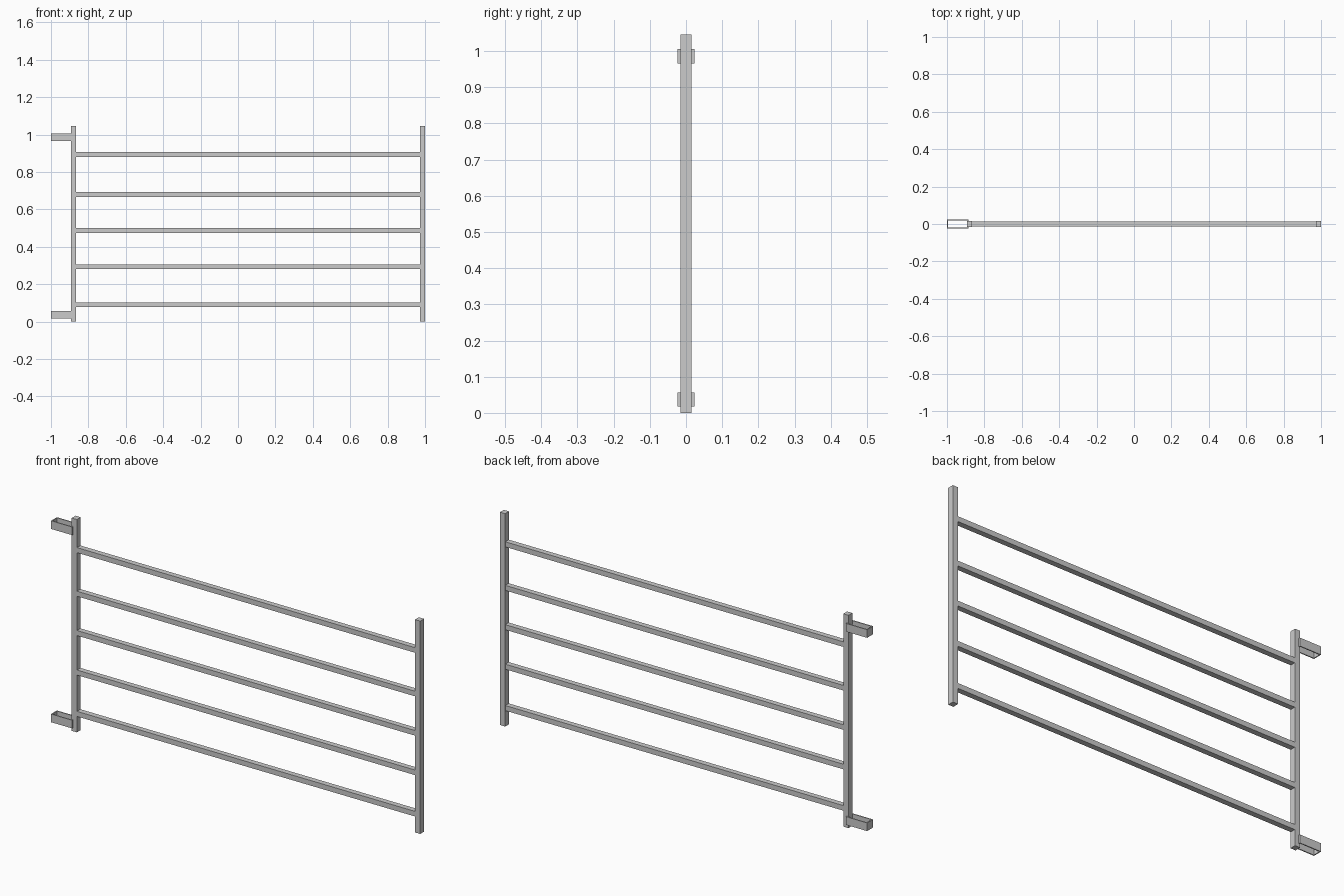
import bpy, bmesh

if "Cube" in bpy.data.objects:
    bpy.data.objects.remove(bpy.data.objects["Cube"])


def box(name, x0, x1, hy, z0, z1):
    bm = bmesh.new()
    bmesh.ops.create_cube(bm, size=1)
    for v in bm.verts:
        v.co.x = x0 if v.co.x < 0 else x1
        v.co.y = -hy if v.co.y < 0 else hy
        v.co.z = z0 if v.co.z < 0 else z1
    return finish(name, bm)


def finish(name, bm):
    bmesh.ops.recalc_face_normals(bm, faces=bm.faces)
    me = bpy.data.meshes.new(name)
    bm.to_mesh(me)
    bm.free()
    ob = bpy.data.objects.new(name, me)
    bpy.context.collection.objects.link(ob)
    return ob


def strap(name, x0, x1, hy, t, z0, z1):
    # thin-walled rectangular loop, open at top and bottom
    bm = bmesh.new()
    rings = []
    for z in (z0, z1):
        for d in (0, t):
            a, b, h = x0 + d, x1 - d, hy - d
            rings.append([bm.verts.new((x, y, z)) for x, y in
                          ((a, -h), (b, -h), (b, h), (a, h))])
    ob_, ib, ot, it = rings
    for i in range(4):
        j = (i + 1) % 4
        for p, q in ((ob_, ot), (ot, it), (it, ib), (ib, ob_)):
            bm.faces.new((p[i], p[j], q[j], q[i]))
    return finish(name, bm)


# upright posts
box("hinge_post", -0.893, -0.865, 0.015, 0, 1.045)
box("latch_post", 0.972, 1.0, 0.015, 0, 1.045)

# horizontal rails, bottom to top
for i, z in enumerate((0.09, 0.293, 0.487, 0.68, 0.894)):
    box(f"rail_{i + 1}", -0.865, 0.972, 0.0135, z - 0.0125, z + 0.0125)

# hinge straps
for name, z in (("lower_hinge", 0.037), ("upper_hinge", 0.986)):
    strap(name, -1.0, -0.885, 0.023, 0.005, z - 0.02, z + 0.02)
